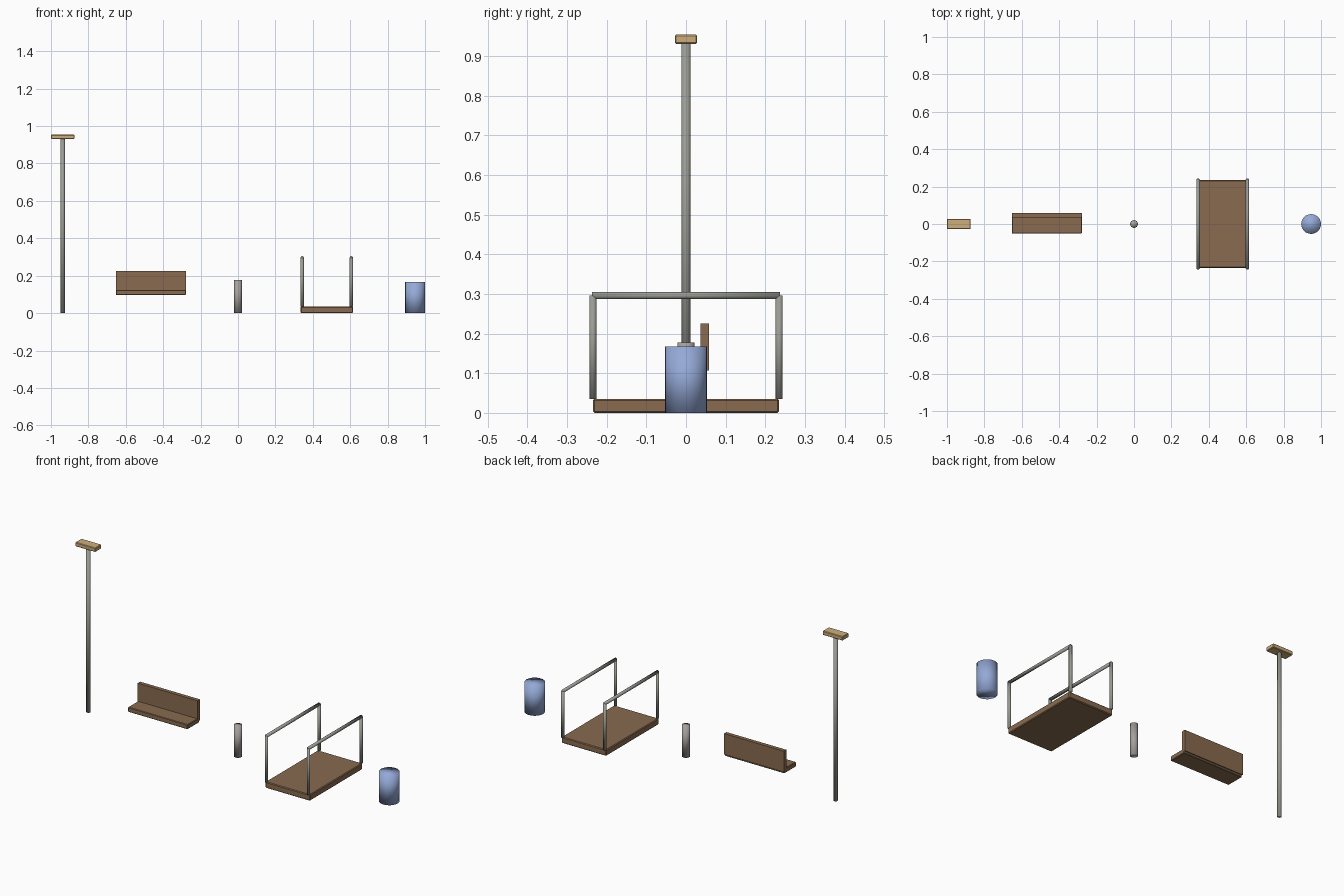
import bpy, bmesh
from mathutils import Vector

if "Cube" in bpy.data.objects:
    bpy.data.objects.remove(bpy.data.objects["Cube"])


def material(name, rgb):
    m = bpy.data.materials.new(name)
    m.diffuse_color = (*rgb, 1)
    m.use_nodes = True
    m.node_tree.nodes["Principled BSDF"].inputs["Base Color"].default_value = m.diffuse_color
    return m


BROWN = material("brown wood", (0.25, 0.145, 0.08))
TAN = material("tan board", (0.61, 0.42, 0.20))
METAL = material("grey metal", (0.33, 0.33, 0.30))
STONE = material("pale grey", (0.38, 0.36, 0.34))
BLUE = material("blue paint", (0.30, 0.40, 0.68))


def finish(name, bm, mat):
    bmesh.ops.recalc_face_normals(bm, faces=bm.faces)
    me = bpy.data.meshes.new(name)
    bm.to_mesh(me)
    bm.free()
    me.materials.append(mat)
    ob = bpy.data.objects.new(name, me)
    bpy.context.collection.objects.link(ob)
    return ob


def box(name, lo, hi, mat, bevel=0.0):
    lo, hi = Vector(lo), Vector(hi)
    bm = bmesh.new()
    bmesh.ops.create_cube(bm, size=1)
    for v in bm.verts:
        v.co = (lo + hi) / 2 + v.co * (hi - lo)
    if bevel:
        bmesh.ops.bevel(bm, geom=bm.edges[:], offset=bevel, segments=1,
                        affect='EDGES')
    return finish(name, bm, mat)


def rod(name, a, b, radius, mat, sides=16):
    a, b = Vector(a), Vector(b)
    bm = bmesh.new()
    bmesh.ops.create_cone(bm, cap_ends=True, segments=sides, radius1=radius,
                          radius2=radius, depth=(b - a).length)
    turn = (b - a).to_track_quat('Z', 'Y')
    for v in bm.verts:
        v.co = (a + b) / 2 + turn @ v.co
    for f in bm.faces:
        f.smooth = True
    return finish(name, bm, mat)


# sign on a tall pole
rod("sign_pole", (-0.937, 0, 0), (-0.937, 0, 0.935), 0.0115, METAL)
box("sign_board", (-1, -0.028, 0.931), (-0.874, 0.028, 0.954), TAN, 0.003)

# bench: seat and backrest
box("bench_seat", (-0.653, -0.052, 0.096), (-0.279, 0.052, 0.123), BROWN, 0.003)
box("bench_back", (-0.653, 0.036, 0.107), (-0.279, 0.058, 0.225), BROWN)

# bollard
rod("bollard", (0, 0, 0), (0, 0, 0.178), 0.021, STONE)

# platform with a tube frame on each long side
box("platform", (0.335, -0.235, 0), (0.615, 0.235, 0.035), BROWN, 0.004)
for side, x in (("left", 0.343), ("right", 0.606)):
    for end, y in (("front", -0.235), ("back", 0.235)):
        rod(f"{side}_{end}_post", (x, y, 0.035), (x, y, 0.296), 0.009, METAL)
    rod(f"{side}_top_rail", (x, -0.237, 0.296), (x, 0.237, 0.296), 0.009, METAL)

# bin
rod("bin", (0.947, 0, 0), (0.947, 0, 0.167), 0.053, BLUE, 24)
